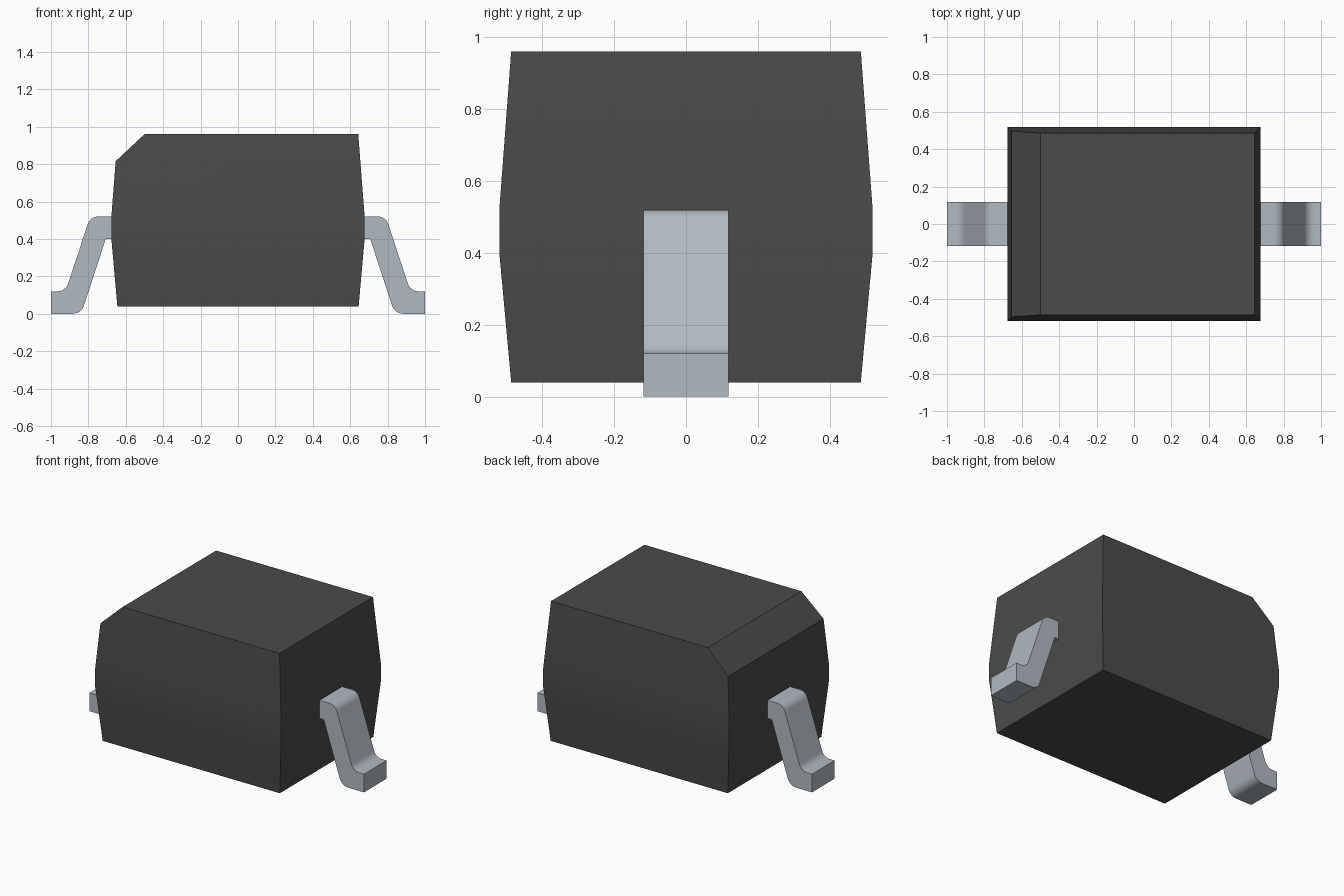
import bpy
import bmesh
from math import radians
from mathutils import Vector

cube = bpy.data.objects.get("Cube")
if cube:
    bpy.data.objects.remove(cube)


def material(name, rgb):
    mat = bpy.data.materials.new(name)
    mat.use_nodes = True
    mat.diffuse_color = (*rgb, 1)
    mat.node_tree.nodes["Principled BSDF"].inputs["Base Color"].default_value = (*rgb, 1)
    return mat


def finish(bm, name, mat):
    bmesh.ops.recalc_face_normals(bm, faces=bm.faces)
    mesh = bpy.data.meshes.new(name)
    bm.to_mesh(mesh)
    bm.free()
    mesh.materials.append(mat)
    obj = bpy.data.objects.new(name, mesh)
    bpy.context.collection.objects.link(obj)
    bpy.ops.object.select_all(action="DESELECT")
    bpy.context.view_layer.objects.active = obj
    obj.select_set(True)
    bpy.ops.object.shade_smooth_by_angle(angle=radians(25))
    return obj


def rounded(points, steps=6):
    """Outline whose corners with a third value are circular fillets."""
    out = []
    for i, (x, z, cut) in enumerate(points):
        p = Vector((x, z))
        if not cut:
            out.append(p)
            continue
        before = (Vector(points[i - 1][:2]) - p).normalized()
        after = (Vector(points[(i + 1) % len(points)][:2]) - p).normalized()
        a, b = p + before * cut, p + after * cut
        w = (before - after).length / 2  # cosine of half the turn
        for k in range(steps + 1):
            s = k / steps
            ca, cp, cb = (1 - s) ** 2, 2 * w * s * (1 - s), s * s
            out.append((a * ca + p * cp + b * cb) / (ca + cp + cb))
    return out


black = material("black plastic", (0.07, 0.07, 0.07))
metal = material("tinned metal", (0.44, 0.49, 0.53))

# Moulded body: stacked rectangles with drafted sides
bm = bmesh.new()
rings = []
for z, hx, hy in ((0.04, 0.645, 0.486), (0.40, 0.677, 0.519),
                  (0.52, 0.677, 0.519), (0.96, 0.643, 0.486)):
    rings.append([bm.verts.new((sx * hx, sy * hy, z))
                  for sx, sy in ((-1, -1), (1, -1), (1, 1), (-1, 1))])
for low, high in zip(rings, rings[1:]):
    for i in range(4):
        j = (i + 1) % 4
        bm.faces.new((low[i], low[j], high[j], high[i]))
bm.faces.new(rings[0])
bm.faces.new(rings[-1])

# Sloped chamfer along one upper edge
start, end = Vector((-0.50, 0, 0.96)), Vector((-0.655, 0, 0.815))
normal = (end - start).cross(Vector((0, 1, 0)))
if normal.x > 0:
    normal.negate()
cut = bmesh.ops.bisect_plane(bm, geom=bm.verts[:] + bm.edges[:] + bm.faces[:],
                             plane_co=start, plane_no=normal, clear_outer=True)
edges = [e for e in cut["geom_cut"] if isinstance(e, bmesh.types.BMEdge)]
bmesh.ops.edgeloop_fill(bm, edges=edges)
finish(bm, "body", black)

# Bent leads: one profile, mirrored to the other end
outline = rounded([(0.62, 0.52, 0), (0.79, 0.52, 0.042), (0.922, 0.12, 0.042),
                   (1.0, 0.12, 0), (1.0, 0, 0), (0.838, 0, 0.045),
                   (0.707, 0.40, 0), (0.62, 0.40, 0)])
half_width = 0.118
for side, name in ((1, "left_lead"), (-1, "right_lead")):
    bm = bmesh.new()
    face = bm.faces.new([bm.verts.new((side * p.x, -half_width, p.y)) for p in outline])
    extruded = bmesh.ops.extrude_face_region(bm, geom=[face], use_keep_orig=True)
    moved = [v for v in extruded["geom"] if isinstance(v, bmesh.types.BMVert)]
    bmesh.ops.translate(bm, verts=moved, vec=(0, 2 * half_width, 0))
    finish(bm, name, metal)
